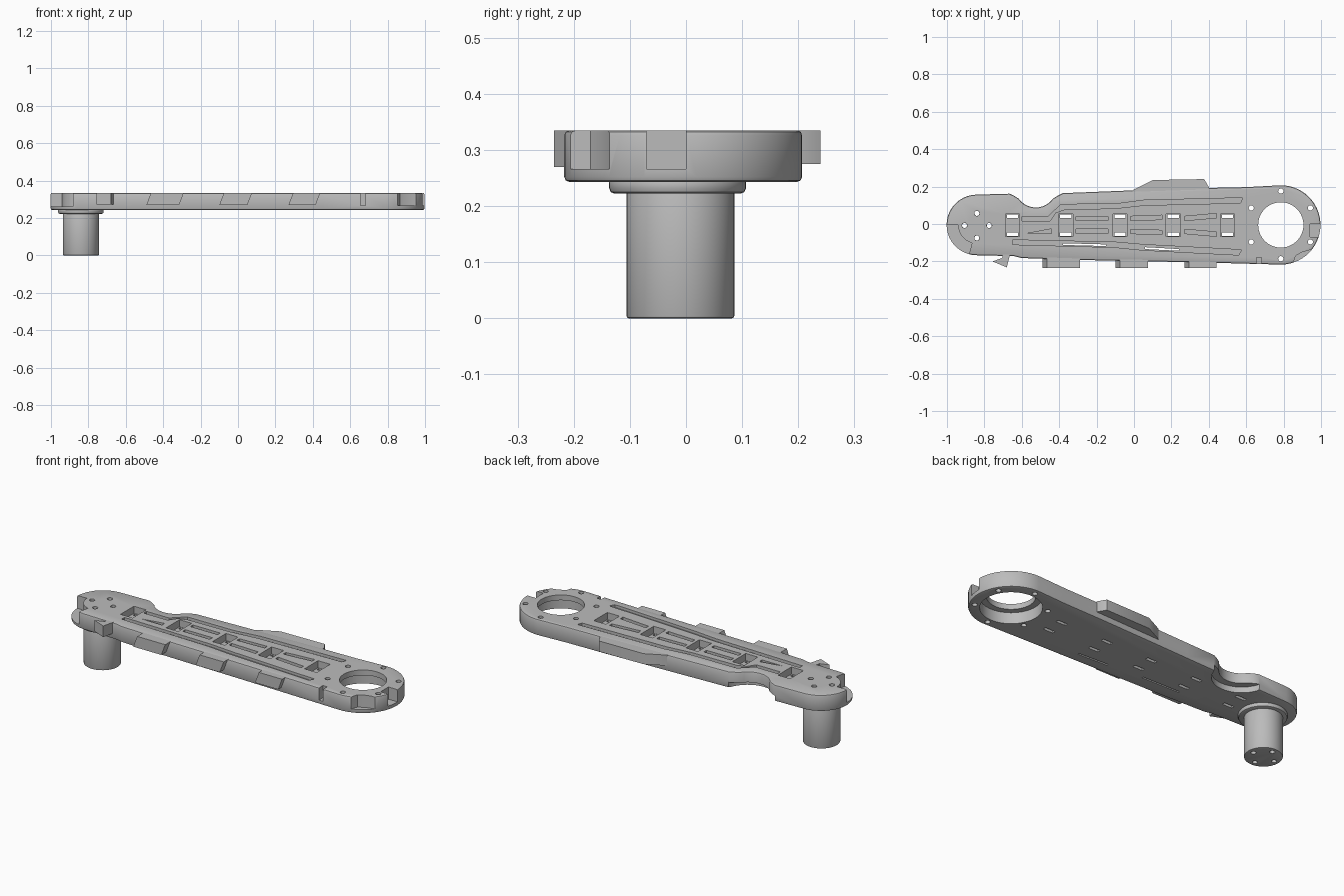
import bpy, bmesh, math

if "Cube" in bpy.data.objects:
    bpy.data.objects.remove(bpy.data.objects["Cube"])

grey = bpy.data.materials.new("satin grey")
grey.diffuse_color = (0.5, 0.5, 0.5, 1)
grey.use_nodes = True
grey.node_tree.nodes["Principled BSDF"].inputs["Base Color"].default_value = grey.diffuse_color
Z0, Z1 = 0.243, 0.335          # underside and top of the arm
HUB, RING = (-0.84, -0.01), (0.785, -0.005)


def arc(c, r, a0, a1, n):
    return [(c[0] + r * math.cos(math.radians(a0 + (a1 - a0) * i / n)),
             c[1] + r * math.sin(math.radians(a0 + (a1 - a0) * i / n))) for i in range(n + 1)]


def circle(c, r, n=32):
    return arc(c, r, 0, 360, n)[:-1]


def box(x0, x1, y0, y1):
    return [(x0, y0), (x1, y0), (x1, y1), (x0, y1)]


def prisms(name, items, bevel=0):
    """items: (outline, bottom, top, optional x shear of the top)"""
    bm = bmesh.new()
    for it in items:
        pts, lo, hi = it[:3]
        shear = it[3] if len(it) > 3 else 0
        n = len(pts)
        a = [bm.verts.new((x, y, lo)) for x, y in pts]
        b = [bm.verts.new((x + shear, y, hi)) for x, y in pts]
        bm.faces.new(a)
        bm.faces.new(b)
        for i in range(n):
            j = (i + 1) % n
            bm.faces.new((a[i], a[j], b[j], b[i]))
    bmesh.ops.recalc_face_normals(bm, faces=bm.faces)
    if bevel:
        rim = [e for e in bm.edges if abs(e.verts[0].co.z - e.verts[1].co.z) < 1e-6]
        bmesh.ops.bevel(bm, geom=rim, offset=bevel, segments=2, profile=0.5, affect='EDGES')
    me = bpy.data.meshes.new(name)
    bm.to_mesh(me)
    bm.free()
    ob = bpy.data.objects.new(name, me)
    bpy.context.collection.objects.link(ob)
    me.materials.append(grey)
    return ob


def cut(ob, items):
    tool = prisms("cutter", items)
    tool.hide_render = True
    m = ob.modifiers.new("cut", 'BOOLEAN')
    m.operation, m.solver, m.object = 'DIFFERENCE', 'EXACT', tool
    bpy.context.view_layer.update()
    new = bpy.data.meshes.new_from_object(ob.evaluated_get(bpy.context.evaluated_depsgraph_get()))
    ob.modifiers.clear()
    ob.data = new
    bpy.data.objects.remove(tool)


# Arm plate: round hub end, cable notch along the back, larger ring end
outline = (arc(RING, 0.212, -90, 90, 28)
           + [(0.6, 0.197), (0.36, 0.192), (0.0, 0.18), (-0.2, 0.172), (-0.38, 0.165)]
           + [(-0.41, 0.15)] + arc((-0.525, 0.2), 0.112, -35, -145, 10) + [(-0.64, 0.15), (-0.665, 0.162)]
           + arc((-0.84, -0.005), 0.162, 92, 268, 22)
           + [(-0.64, -0.172), (-0.6, -0.182), (-0.3, -0.192), (0.1, -0.2), (0.45, -0.208)])
arm = prisms("arm_plate", [(outline, Z0, Z1)], 0.009)

# Stepped ledges round both ends, front notch, and undercut below the cable notch
ledge = arc((-0.84, -0.005), 0.1, 180, 255, 10) + arc((-0.84, -0.005), 0.22, 255, 180, 10)
cut(arm, [(ledge, 0.262, 0.4),
          (box(0.94, 1.05, -0.07, 0.0), 0.266, 0.4),
          ([(0.835, -0.25), (0.865, -0.17), (0.9, -0.15), (0.955, -0.135), (1.02, -0.14), (0.95, -0.25)], 0.266, 0.4),
          (box(0.655, 0.682, -0.25, -0.178), 0.266, 0.4),
          (circle((-0.525, 0.2), 0.15, 40), 0.2, 0.275)])

# Square pockets, long channels and short grooves in the top
holes = (-0.65, -0.365, -0.075, 0.21, 0.5)
pockets = [(box(x - 0.038, x + 0.038, -0.066, 0.054), 0.295, 0.4) for x in holes]
channels = [[(-0.6, 0.015), (-0.45, 0.015), (-0.42, 0.06), (-0.37, 0.078), (-0.1, 0.083), (0.05, 0.1), (0.57, 0.112),
             (0.58, 0.14), (0.05, 0.127), (-0.1, 0.107), (-0.39, 0.105), (-0.46, 0.04), (-0.6, 0.04)],
            [(-0.65, -0.11), (-0.1, -0.125), (0.05, -0.14), (0.56, -0.166),
             (0.575, -0.138), (0.05, -0.11), (-0.1, -0.097), (-0.65, -0.085)]]
grooves = [(p, 0.32, 0.4) for p in channels]
for x0, x1, rise in ((-0.31, -0.14, 0), (-0.02, 0.15, 0.006), (0.27, 0.44, 0.015)):
    for s in (1, -1):
        p = [(x0, 0.023), (x1, 0.023 + rise), (x1, 0.046 + rise), (x0, 0.046)]
        grooves.append(([(x, s * y - 0.005) for x, y in p], 0.32, 0.4))
grooves.append(([(-0.57, -0.05), (-0.44, -0.05), (-0.44, -0.026)], 0.32, 0.4))
cut(arm, pockets + grooves)

# Strap slots, thin channel slits, and screw holes through the plate
through = [box(x - 0.03, x + 0.03, y0, y0 + 0.018) for x in holes for y0 in (-0.063, 0.033)]
through += [[(-0.38, -0.112), (-0.15, -0.118), (-0.15, -0.109), (-0.38, -0.103)],
            [(0.06, -0.134), (0.24, -0.143), (0.24, -0.134), (0.06, -0.124)]]
hub_screws = [(-0.84, 0.057), (-0.84, -0.075), (-0.906, -0.008), (-0.774, -0.008)]
ring_screws = [(0.785, 0.176), (0.785, -0.186)] + [(x, y) for x in (0.627, 0.943) for y in (0.086, -0.096)]
through += [circle(c, 0.014, 14) for c in hub_screws + ring_screws]
cut(arm, [(p, 0.1, 0.4) for p in through])

# Ring opening with a wider counterbore underneath
cut(arm, [(circle(RING, 0.121, 64), 0.1, 0.4)])
cut(arm, [(circle(RING, 0.155, 64), 0.1, 0.305)])

# Bulge on the back edge
bulge = prisms("back_bulge", [([(-0.03, 0.16), (0.4, 0.17), (0.4, 0.197), (0.375, 0.24), (0.1, 0.235), (0.0, 0.185)],
                               0.275, Z1 - 0.0005)])

# Slanted lugs along the front edge, with the small fin beside the hub
lugs = [(box(x0, x1, -0.235, -0.17), 0.27, Z1 - 0.0005, 0.025)
        for x0, x1 in ((-0.49, -0.315), (-0.1, 0.05), (0.27, 0.415))]
lugs.append(([(-0.757, -0.2), (-0.68, -0.232), (-0.66, -0.15), (-0.7, -0.15), (-0.705, -0.182)], 0.272, Z1 - 0.0005))
lugs = prisms("front_lugs", lugs)

# Motor post and flange under the hub end
post = prisms("post", [(circle(HUB, 0.096, 48), 0, 0.24)], 0.004)
flange = prisms("flange", [(circle((HUB[0], -0.015), 0.122, 48), 0.222, 0.252)], 0.01)
for ob in (post, flange):
    cut(ob, [(circle(c, 0.0135, 14), -0.1, 0.4) for c in hub_screws])

# Smooth the round parts, keeping hard edges
for ob in (arm, bulge, lugs, post, flange):
    bpy.ops.object.select_all(action='DESELECT')
    ob.select_set(True)
    bpy.context.view_layer.objects.active = ob
    bpy.ops.object.shade_smooth_by_angle(angle=math.radians(32))
